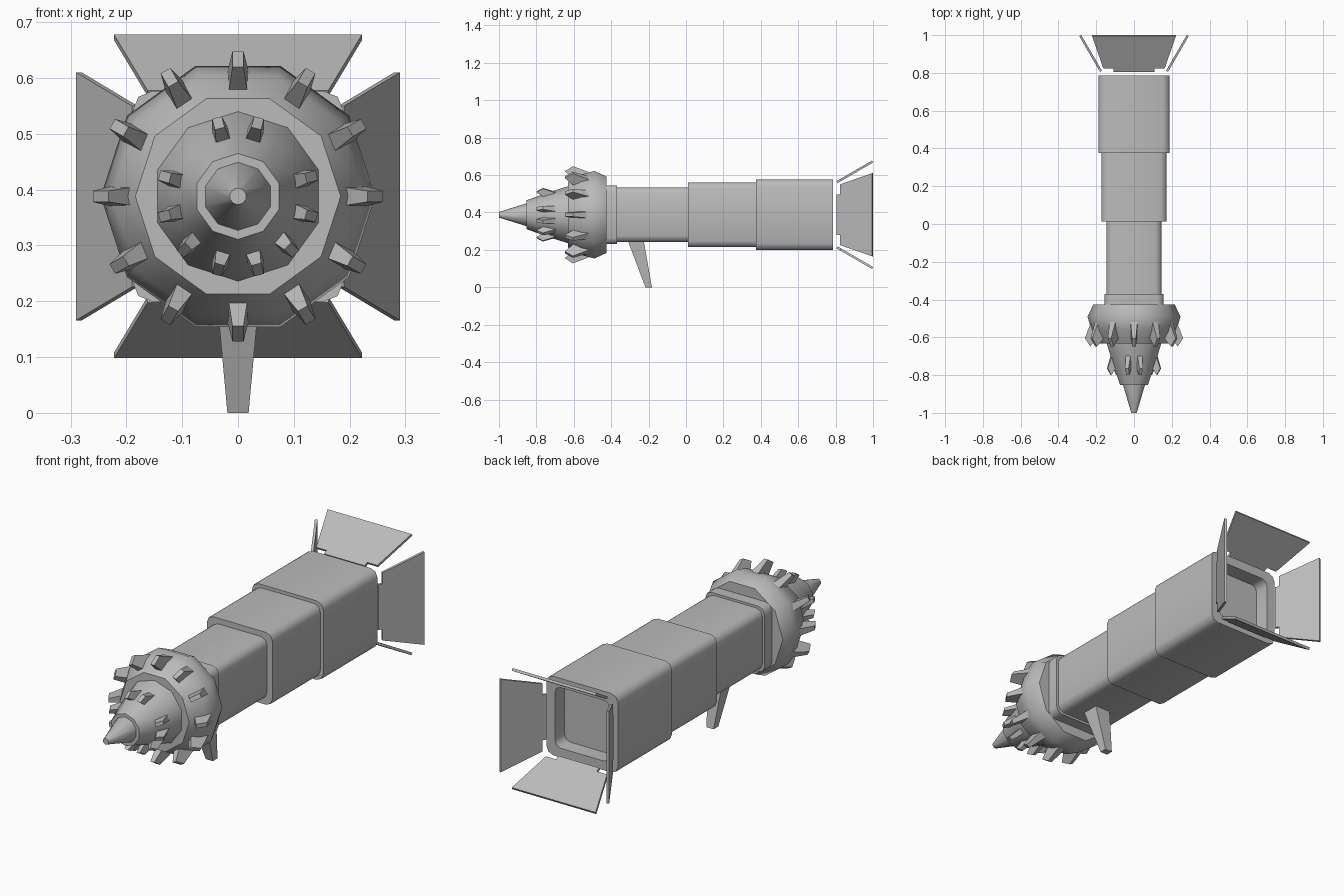
import bpy, bmesh, math
from mathutils import Matrix, Vector

if "Cube" in bpy.data.objects:
    bpy.data.objects.remove(bpy.data.objects["Cube"])

AXIS_Z = 0.388  # height of the long axis

steel = bpy.data.materials.new("grey steel")
steel.use_nodes = True
GREY = (0.5, 0.5, 0.5, 1)
steel.diffuse_color = GREY
steel.node_tree.nodes["Principled BSDF"].inputs["Base Color"].default_value = GREY


def finish(bm, name, smooth=None):
    bmesh.ops.recalc_face_normals(bm, faces=bm.faces)
    mesh = bpy.data.meshes.new(name)
    bm.to_mesh(mesh)
    bm.free()
    mesh.materials.append(steel)
    ob = bpy.data.objects.new(name, mesh)
    bpy.context.collection.objects.link(ob)
    if smooth:
        bpy.ops.object.select_all(action='DESELECT')
        ob.select_set(True)
        bpy.context.view_layer.objects.active = ob
        bpy.ops.object.shade_smooth_by_angle(angle=math.radians(smooth))
    return ob


def loft(bm, rings):
    """Skin a list of equal-length point loops and cap both ends."""
    loops = [[bm.verts.new(p) for p in ring] for ring in rings]
    for a, b in zip(loops, loops[1:]):
        for i in range(len(a)):
            j = (i + 1) % len(a)
            bm.faces.new((a[i], a[j], b[j], b[i]))
    bm.faces.new(loops[0])
    bm.faces.new(loops[-1])


def rounded_square(y, half, radius, steps=2):
    pts = []
    for q in range(4):
        a0 = q * math.pi / 2
        cx = (half - radius) * (1 if q in (0, 3) else -1)
        cz = (half - radius) * (1 if q in (0, 1) else -1)
        for s in range(steps + 1):
            a = a0 + s / steps * math.pi / 2
            pts.append((cx + radius * math.cos(a), y, AXIS_Z + cz + radius * math.sin(a)))
    return pts


def polygon(y, r, sides=10, turn=0.0):
    return [(r * math.cos(turn + i * math.tau / sides), y,
             AXIS_Z + r * math.sin(turn + i * math.tau / sides)) for i in range(sides)]


# Telescoping square shaft
for name, y0, y1, half in (("collar", -0.43, -0.37, 0.157),
                           ("front_shaft", -0.38, 0.02, 0.146),
                           ("middle_shaft", 0.012, 0.38, 0.173)):
    bm = bmesh.new()
    loft(bm, [rounded_square(y, half, 0.033) for y in (y0, y1)])
    finish(bm, name, 50)

# Rear shaft with a recessed open end
bm = bmesh.new()
loft(bm, [rounded_square(y, h, r) for y, h, r in
          ((0.375, 0.189, 0.036), (0.785, 0.189, 0.036),
           (0.785, 0.145, 0.03), (0.71, 0.145, 0.03))])
finish(bm, "rear_shaft", 50)

# Stepped drill head
TURN = math.pi / 10
for name, turn, profile in (
        ("drill_base", 0, ((-0.425, 0.215), (-0.49, 0.246), (-0.56, 0.226), (-0.632, 0.184))),
        ("drill_cone", TURN, ((-0.60, 0.157), (-0.632, 0.152), (-0.74, 0.118), (-0.853, 0.077))),
        ("drill_tip", TURN, ((-0.84, 0.062), (-0.853, 0.061), (-1.0, 0.015)))):
    bm = bmesh.new()
    loft(bm, [polygon(y, r, 10, turn) for y, r in profile])
    finish(bm, name, 40)


def teeth(name, angles, base, tip, base_w, tip_w):
    """Tapered teeth; base and tip are (outer, inner) pairs of (y, radius)."""
    bm = bmesh.new()
    for deg in angles:
        spin = Matrix.Translation((0, 0, AXIS_Z)) @ Matrix.Rotation(math.radians(90 - deg), 4, 'Y')
        ring = lambda pair, w: [spin @ Vector((x, y, r)) for x, (y, r) in
                                ((-w, pair[0]), (w, pair[0]), (w, pair[1]), (-w, pair[1]))]
        loft(bm, [ring(base, base_w), ring(tip, tip_w)])
    finish(bm, name)


teeth("large_teeth", range(0, 360, 30),
      ((-0.52, 0.228), (-0.59, 0.18)), ((-0.605, 0.26), (-0.648, 0.232)), 0.018, 0.010)
teeth("small_teeth", [a for a in range(15, 360, 30) if a not in (45, 135)],
      ((-0.69, 0.122), (-0.745, 0.092)), ((-0.765, 0.146), (-0.80, 0.126)), 0.015, 0.009)

# Splayed tail flaps, each with a narrow hinge tab
SLOPE = math.atan2(0.11, 0.19)
LENGTH = 0.2195
OUTLINE = ((-0.108, 0), (0.108, 0), (0.108, 0.02), (0.162, 0.02), (0.222, LENGTH),
           (-0.222, LENGTH), (-0.162, 0.02), (-0.108, 0.02))
for i, side in enumerate(("top", "left", "bottom", "right")):
    place = (Matrix.Translation((0, 0, AXIS_Z)) @ Matrix.Rotation(i * math.pi / 2, 4, 'Y')
             @ Matrix.Translation((0, 0.805, 0.18)) @ Matrix.Rotation(SLOPE, 4, 'X'))
    bm = bmesh.new()
    loft(bm, [[place @ Vector((x, y, z)) for x, y in OUTLINE] for z in (0, -0.012)])
    finish(bm, side + "_flap")

# Tapered leg under the front shaft
bm = bmesh.new()
loft(bm, [[(-w, y0, z), (w, y0, z), (w, y1, z), (-w, y1, z)] for z, w, y0, y1 in
          ((0.26, 0.043, -0.315, -0.228), (0.0, 0.019, -0.217, -0.182))])
finish(bm, "support_leg")
